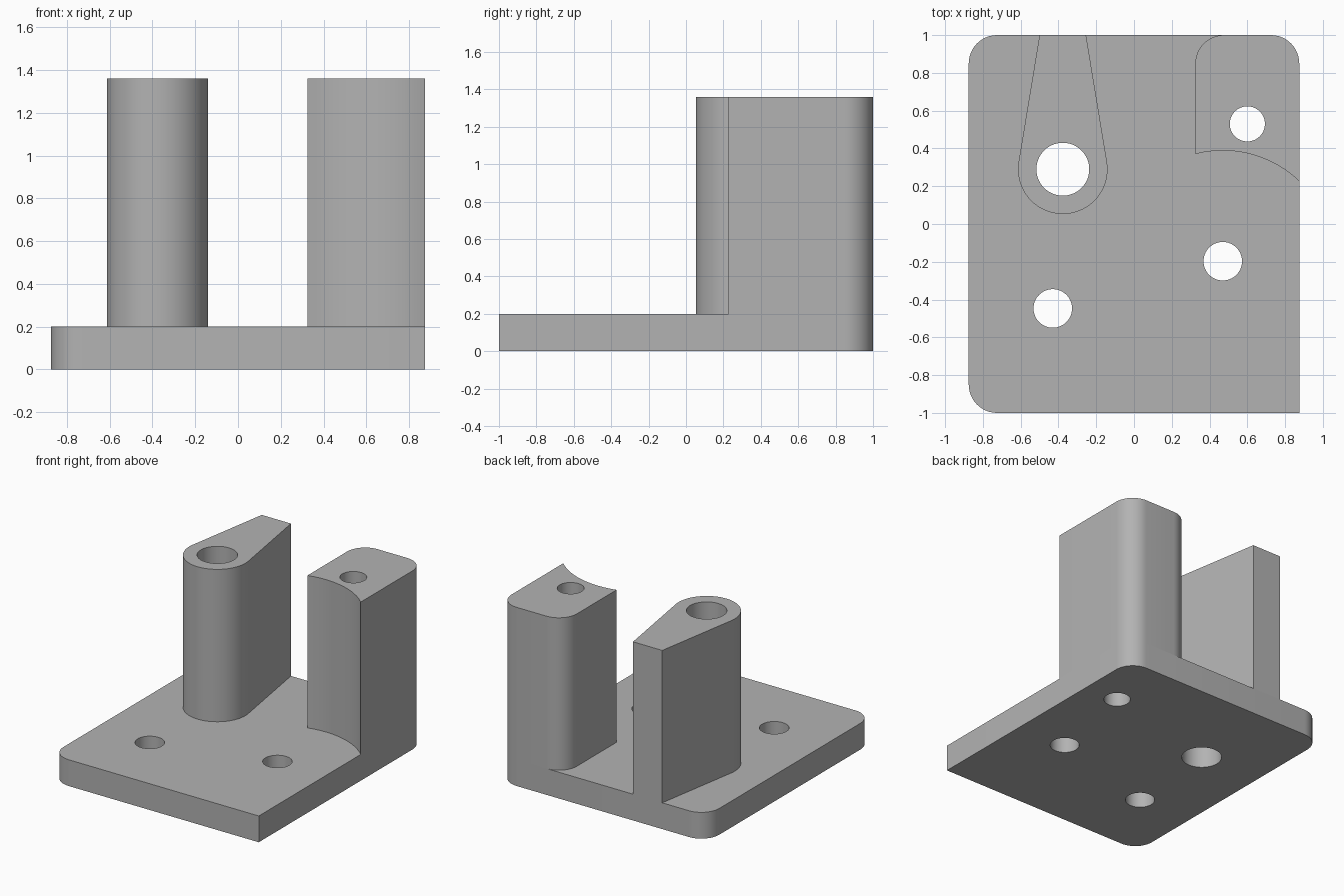
import bpy
import bmesh
from math import pi, cos, sin, tau, asin, atan2, hypot, sqrt, radians

cube = bpy.data.objects.get("Cube")
if cube:
    bpy.data.objects.remove(cube, do_unlink=True)

# One plain grey for the whole casting
grey = bpy.data.materials.new("grey")
grey.use_nodes = True
colour = (0.45, 0.45, 0.45, 1)
grey.diffuse_color = colour
grey.node_tree.nodes["Principled BSDF"].inputs["Base Color"].default_value = colour

# Overall sizes
HX, HY, CORNER = 0.875, 1.0, 0.15
PLATE_TOP, POST_TOP = 0.20, 1.36


def arc(cx, cy, r, start, end, steps=12):
    """Points along a circular arc, both ends included."""
    angles = [start + (end - start) * i / steps for i in range(steps + 1)]
    return [(cx + r * cos(a), cy + r * sin(a)) for a in angles]


def hole(centre, r):
    return arc(*centre, r, 0, tau, 64)[:-1]


def extruded(name, outline, holes, z0, z1):
    """Solid made from an outline with round holes."""
    bm = bmesh.new()
    edges = []
    for loop in [outline] + holes:
        verts = [bm.verts.new((x, y, z0)) for x, y in loop]
        edges += [bm.edges.new((verts[i - 1], verts[i])) for i in range(len(verts))]
    bmesh.ops.triangle_fill(bm, use_beauty=True, edges=edges, normal=(0, 0, 1))
    top = bmesh.ops.extrude_face_region(bm, geom=bm.faces[:], use_keep_orig=True)["geom"]
    moved = [v for v in top if isinstance(v, bmesh.types.BMVert)]
    bmesh.ops.translate(bm, verts=moved, vec=(0, 0, z1 - z0))
    bmesh.ops.recalc_face_normals(bm, faces=bm.faces[:])
    mesh = bpy.data.meshes.new(name)
    bm.to_mesh(mesh)
    bm.free()
    mesh.materials.append(grey)
    obj = bpy.data.objects.new(name, mesh)
    bpy.context.collection.objects.link(obj)
    bpy.ops.object.select_all(action="DESELECT")
    obj.select_set(True)
    bpy.context.view_layer.objects.active = obj
    bpy.ops.object.shade_smooth_by_angle(angle=radians(30))
    return obj


# Through holes
boss_centre, boss_hole = (-0.377, 0.29), 0.14
block_hole = hole((0.6, 0.53), 0.093)
pivot = (0.47, -0.197)
plate_holes = [hole(boss_centre, boss_hole), block_hole,
               hole(pivot, 0.102), hole((-0.43, -0.447), 0.102)]

# Base plate: three rounded corners and one square corner
ix, iy = HX - CORNER, HY - CORNER
plate = [(HX, -HY)]
plate += arc(ix, iy, CORNER, 0, pi / 2)
plate += arc(-ix, iy, CORNER, pi / 2, pi)
plate += arc(-ix, -iy, CORNER, pi, 1.5 * pi)
extruded("base_plate", plate, plate_holes, 0, PLATE_TOP)

# Tapered post: round boss with tangent walls running to the back edge
cx, cy = boss_centre
boss_r, tip = 0.237, 0.123
dy = HY - cy
turn = atan2(dy, tip) - (pi / 2 - asin(boss_r / hypot(tip, dy)))
post = [(cx + tip, HY), (cx - tip, HY)]
post += arc(cx, cy, boss_r, pi - turn, tau + turn, 40)
extruded("tapered_post", post, [hole(boss_centre, boss_hole)], PLATE_TOP, POST_TOP)

# Corner block: rounded at the back, scooped at the front around the pivot hole
left, scoop_r = 0.325, 0.586
ends = [atan2(sqrt(scoop_r ** 2 - (x - pivot[0]) ** 2), x - pivot[0]) for x in (left, HX)]
block = arc(*pivot, scoop_r, *ends)
block += arc(ix, iy, CORNER, 0, pi / 2)
block += arc(left + CORNER, iy, CORNER, pi / 2, pi)
extruded("corner_block", block, [block_hole], PLATE_TOP, POST_TOP)
